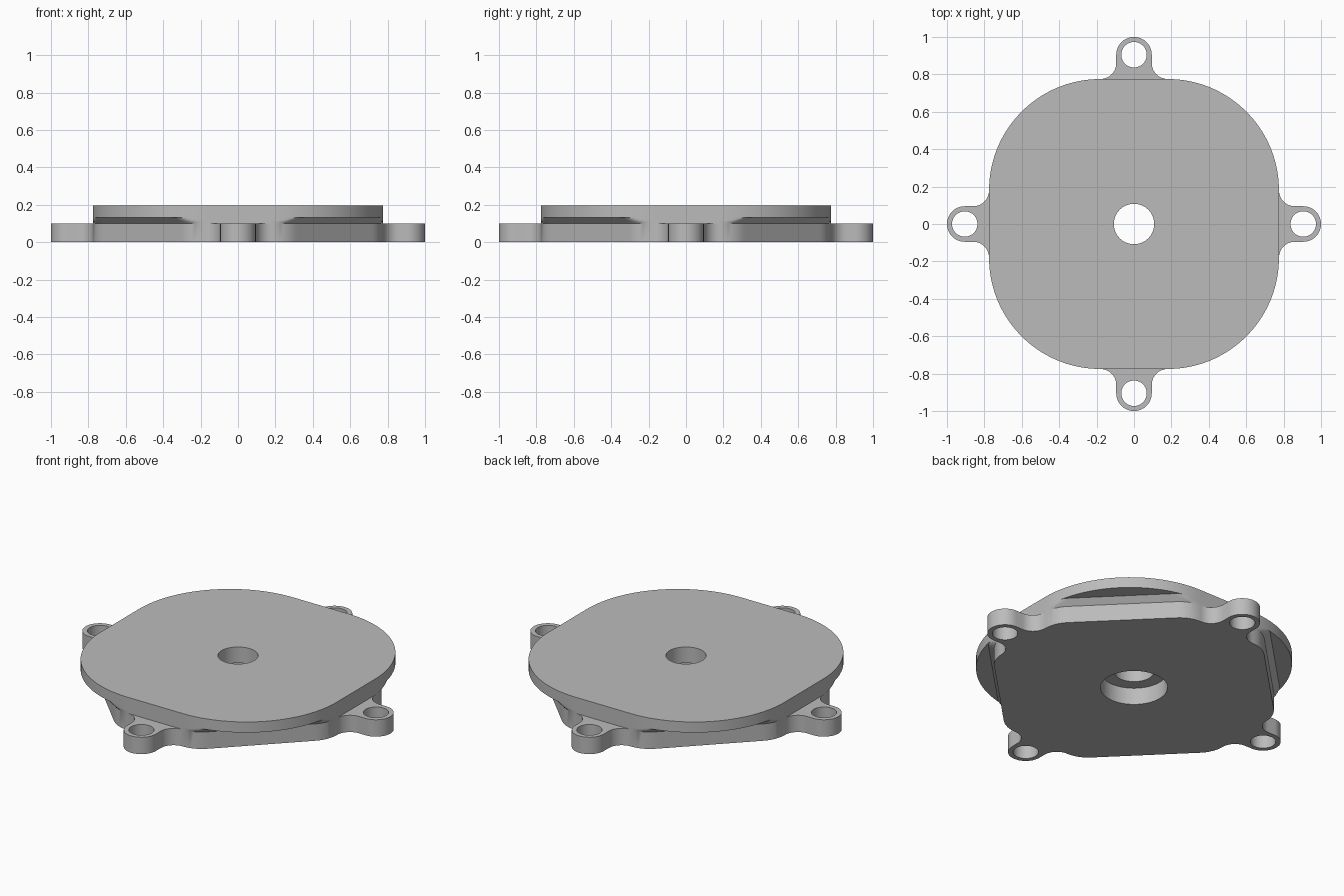
import bpy, bmesh, math

if "Cube" in bpy.data.objects:
    bpy.data.objects.remove(bpy.data.objects["Cube"], do_unlink=True)

FLAT = 0.775      # half width across the flats
HALF = 0.18       # half length of each flat
CORNER = 0.18     # corner radius of the lower block
BASE_TOP, RIM_LOW, TOP = 0.10, 0.132, 0.195
STEPS = 240

grey = bpy.data.materials.new("light_grey")
grey.use_nodes = True
grey.diffuse_color = (0.5, 0.5, 0.5, 1)
grey.node_tree.nodes["Principled BSDF"].inputs["Base Color"].default_value = (0.5, 0.5, 0.5, 1)


def finish(bm, name):
    bmesh.ops.recalc_face_normals(bm, faces=bm.faces)
    mesh = bpy.data.meshes.new(name)
    bm.to_mesh(mesh)
    bm.free()
    mesh.materials.append(grey)
    obj = bpy.data.objects.new(name, mesh)
    bpy.context.collection.objects.link(obj)
    bpy.ops.object.select_all(action='DESELECT')
    obj.select_set(True)
    bpy.context.view_layer.objects.active = obj
    bpy.ops.object.shade_smooth_by_angle(angle=math.radians(30))
    return obj


# Distance to the rounded-square cover outline
def cover(x, y):
    return math.hypot(max(abs(x) - HALF, 0), max(abs(y) - HALF, 0)) - (FLAT - HALF)


# Distance to the diamond block outline, with rounded corners at each flat
def block(x, y):
    u, v = max(abs(x), abs(y)), min(abs(x), abs(y))
    core = FLAT - CORNER
    if v <= HALF:
        return u - core - CORNER
    if u - v > core - HALF:
        return math.hypot(u - core, v - HALF) - CORNER
    return (u + v - core - HALF) / math.sqrt(2) - CORNER


def ring(shape, z):
    """Points where rays from the centre meet a distance shape."""
    pts = []
    for i in range(STEPS):
        a = math.tau * i / STEPS
        lo, hi = 0.0, 1.5
        for _ in range(40):
            mid = (lo + hi) / 2
            if shape(mid * math.cos(a), mid * math.sin(a)) < 0:
                lo = mid
            else:
                hi = mid
        pts.append((lo * math.cos(a), lo * math.sin(a), z))
    return pts


def circle(r):
    return lambda x, y: math.hypot(x, y) - r


def flared(t):
    return lambda x, y: max(block(x, y) - t, cover(x, y))


# Body: closed loft from the counterbore, up the block, flare and rim, back down the bore
rings = [ring(circle(0.18), 0), ring(block, 0)]
flare = RIM_LOW - BASE_TOP
for k in range(5):
    t = flare * k / 4
    rings.append(ring(flared(t), BASE_TOP + t))
rings += [ring(cover, RIM_LOW), ring(cover, TOP), ring(circle(0.108), TOP),
          ring(circle(0.108), BASE_TOP), ring(circle(0.18), BASE_TOP)]
bm = bmesh.new()
loops = [[bm.verts.new(p) for p in r] for r in rings]
for a, b in zip(loops, loops[1:] + loops[:1]):
    for i in range(STEPS):
        j = (i + 1) % STEPS
        bm.faces.new((a[i], a[j], b[j], b[i]))
bmesh.ops.remove_doubles(bm, verts=bm.verts, dist=0.00005)
finish(bm, "cover_body")


def arc(cx, cy, r, start, end, n):
    return [(cx + r * math.cos(math.radians(start + (end - start) * i / n)),
             cy + r * math.sin(math.radians(start + (end - start) * i / n)))
            for i in range(n + 1)]


# Mounting lugs: filleted ear with a bolt hole, one per flat
EAR, EAR_R = 0.905, 0.095
FILLET = HALF - EAR_R
outline = (arc(FLAT + FILLET, -HALF, FILLET, 180, 90, 12)
           + arc(EAR, 0, EAR_R, -90, 90, 32)
           + arc(FLAT + FILLET, HALF, FILLET, 270, 180, 12))
hole = arc(EAR, 0, 0.068, 0, 360, 40)[:-1]
for index, side in enumerate(("left", "back", "right", "front")):
    c, s = math.cos(index * math.pi / 2), math.sin(index * math.pi / 2)
    bm = bmesh.new()
    for loop in (outline, hole):
        vs = [bm.verts.new((x * c - y * s, x * s + y * c, 0)) for x, y in loop]
        for a, b in zip(vs, vs[1:] + vs[:1]):
            bm.edges.new((a, b))
    bmesh.ops.triangle_fill(bm, edges=bm.edges[:], use_beauty=True, normal=(0, 0, 1))
    new = bmesh.ops.extrude_face_region(bm, geom=bm.faces[:], use_keep_orig=True)["geom"]
    bmesh.ops.translate(bm, vec=(0, 0, BASE_TOP),
                        verts=[g for g in new if isinstance(g, bmesh.types.BMVert)])
    finish(bm, side + "_mounting_lug")
